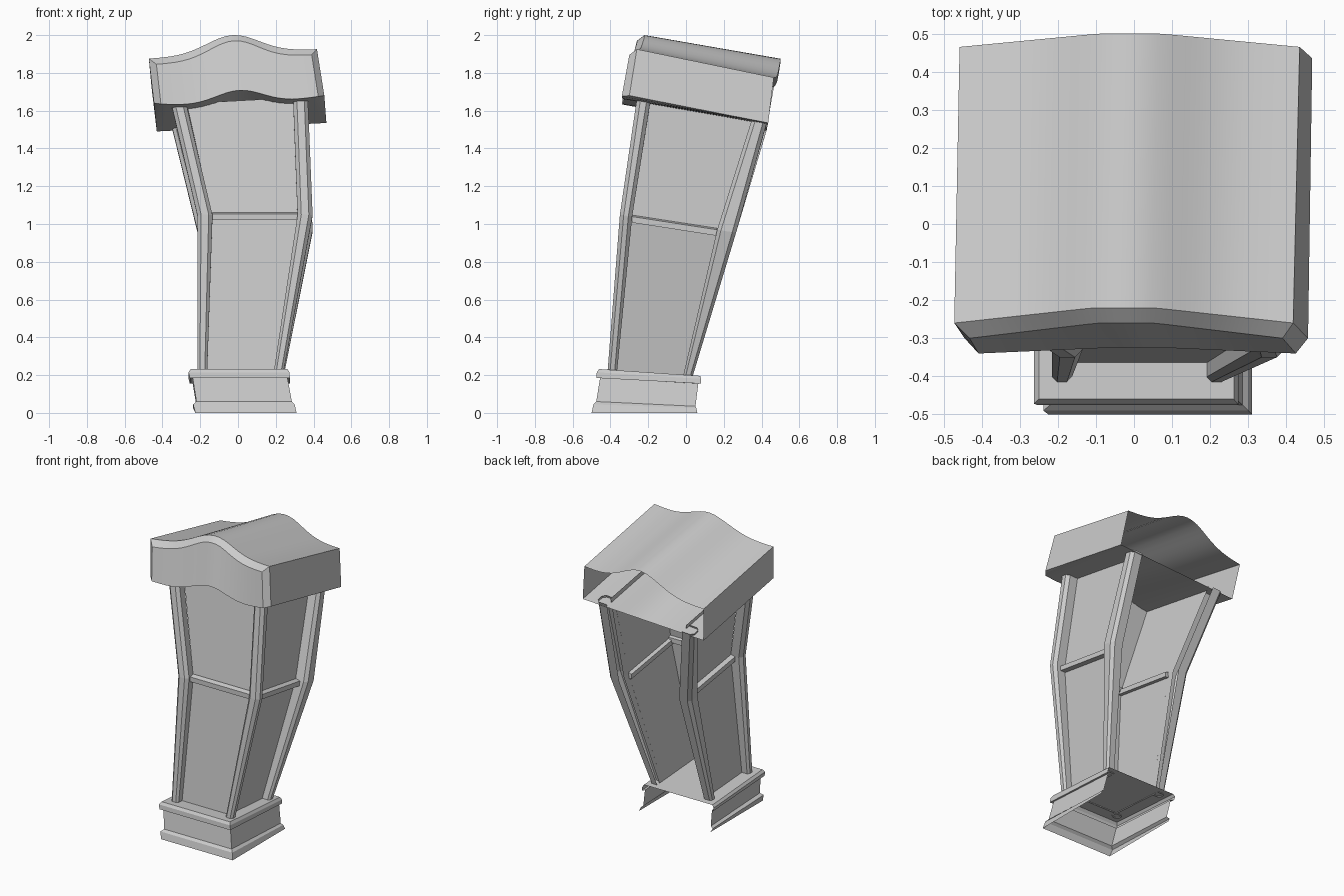
import bpy, bmesh, math
from mathutils import Vector

if "Cube" in bpy.data.objects:
    bpy.data.objects.remove(bpy.data.objects["Cube"])


def finish(name, bm, smooth=False):
    bmesh.ops.recalc_face_normals(bm, faces=bm.faces)
    me = bpy.data.meshes.new(name)
    bm.to_mesh(me)
    bm.free()
    ob = bpy.data.objects.new(name, me)
    bpy.context.collection.objects.link(ob)
    if smooth:
        bpy.ops.object.select_all(action='DESELECT')
        ob.select_set(True)
        bpy.context.view_layer.objects.active = ob
        bpy.ops.object.shade_smooth_by_angle(angle=math.radians(25))
    return ob


def loft(name, rows, closed=False, cap_start=False, cap_end=False):
    """Skin a list of rows of points; rows are rings when closed."""
    bm = bmesh.new()
    vs = [[bm.verts.new(p) for p in r] for r in rows]
    n = len(rows[0])
    for a, b in zip(vs, vs[1:]):
        for i in range(n if closed else n - 1):
            j = (i + 1) % n
            bm.faces.new((a[i], a[j], b[j], b[i]))
    if cap_start:
        bm.faces.new(vs[0])
    if cap_end:
        bm.faces.new(vs[-1])
    return finish(name, bm)


def mix(a, b, t):
    return a + (b - a) * t


# Plinth: open-backed moulded base (x0, x1, front y, back y, front z, back z)
base = [
    (-.225, .31, -.50, .060, 0, 0),
    (-.238, .30, -.49, .055, .045, .025),
    (-.22, .285, -.475, .05, .06, .035),
    (-.24, .262, -.455, .065, .185, .155),
    (-.255, .275, -.475, .08, .185, .155),
    (-.262, .272, -.472, .08, .215, .18),
    (-.25, .262, -.46, .075, .232, .196),
]
loft("plinth", [[(x0, yb, zb), (x0, yf, zf), (x1, yf, zf), (x1, yb, zb)]
                for x0, x1, yf, yb, zf, zb in base], cap_end=True)

# Body levels: x0, x1, y0, y1, post width, front and back post depth,
# height plane (z0, per x, per y)
levels = [
    (-.215, .242, -.415, .035, .052, .05, .05, (.195, 0, -.065)),
    (-.215, .395, -.35, .265, .08, .065, .1, (.995, 0, -.155)),
    (-.35, .37, -.26, .43, .078, .072, .08, (1.60, .055, -.175)),
]


def height(plane, x, y):
    return plane[0] + plane[1] * x + plane[2] * y


# Corner posts: chamfered outer edges, open towards the inside of the body
for right in (0, 1):
    for back in (0, 1):
        rows = []
        for x0, x1, y0, y1, w, df, db, pl in levels:
            ox, sx = (x1, -1) if right else (x0, 1)
            oy, sy, d = (y1, -1, db) if back else (y0, 1, df)
            c = .25 * w
            strip = [(w, 0 if back else c), (w - c, 0), (c, 0), (0, c),
                     (0, d - c), (c, d), (w, d)]
            if not back:
                strip.insert(0, (w, d))
            pts = [(ox + sx * a, oy + sy * b) for a, b in strip]
            rows.append([(x, y, height(pl, x, y)) for x, y in pts])
        loft(("back" if back else "front") + ("_right" if right else "_left") + "_post",
             rows)

# Three inset wall panels, open at the back
rows = []
for k, (x0, x1, y0, y1, w, df, db, pl) in enumerate(levels):
    yf, yb = y0 + df, y1 - db * .5
    pts = [(x0 + w, yb), (x0 + w, yf), (x1 - w, yf), (x1 - w, yb)]
    rows.append([(x, y, height(pl, x, y) + (.02 if k == 2 else 0)) for x, y in pts])
loft("wall_panels", rows)


# Middle rails across the panels
def rail(name, p, q, across):
    rings = []
    for e in (p, q):
        e, a, u = Vector(e), Vector(across) * .028, Vector((0, 0, .02))
        rings.append([e - a - u, e + a - u, e + a + u * .6, e + u, e - a + u * .6])
    loft(name, rings, True, True, True)


x0, x1, y0, y1, w, df, db, pl = levels[1]
yf, yb = y0 + df, y1 - db
rail("front_rail", (x0 + w, yf - .005, 1.04), (x1 - w, yf - .005, 1.04), (0, 1, 0))
for side, x in (("left", x0 + w - .005), ("right", x1 - w + .005)):
    rail(side + "_rail", (x, yf, height(pl, x, yf) - .012),
         (x, yb, height(pl, x, yb) - .012), (1, 0, 0))

# Cap: humped hood with a bevelled front, chamfered corners and open back
N = 24
bm = bmesh.new()
grid = [[] for _ in range(5)]
for i in range(N + 1):
    u = i / N
    g = math.exp(-((u - .5) / .22) ** 2)
    h = min(1, (1 - abs(2 * u - 1)) / .82)
    top = mix(1.875, 1.925, u) + .1 * g
    low = mix(1.635, 1.675, u) + .083 * g - .03 * math.sin(math.pi * u)
    pts = [
        (mix(-.458, .435, u), .465 + .035 * h, top - .15 + .025 * g),
        (mix(-.472, .418, u), -.26 + .04 * h, top),
        (mix(-.432, .39, u), -.30 + .04 * h, top - .03),
        (mix(-.408, .425, u), -.34 + .015 * h, low),
        (mix(-.43, .468, u), mix(.425, .435, u), mix(1.49, 1.535, u)),
    ]
    for row, p in zip(grid, pts):
        row.append(bm.verts.new(p))
for a, b in zip(grid, grid[1:]):
    for i in range(N):
        bm.faces.new((a[i], a[i + 1], b[i + 1], b[i]))
for end, p in ((0, (-.445, -.30, 1.64)), (N, (.457, -.30, 1.68))):
    s = bm.verts.new(p)
    bt, ft, bev, fl, bl = (row[end] for row in grid)
    bm.faces.new((bt, ft, s, bl))
    bm.faces.new((ft, bev, fl, s))
    bm.faces.new((fl, bl, s))
finish("hood", bm, True)
